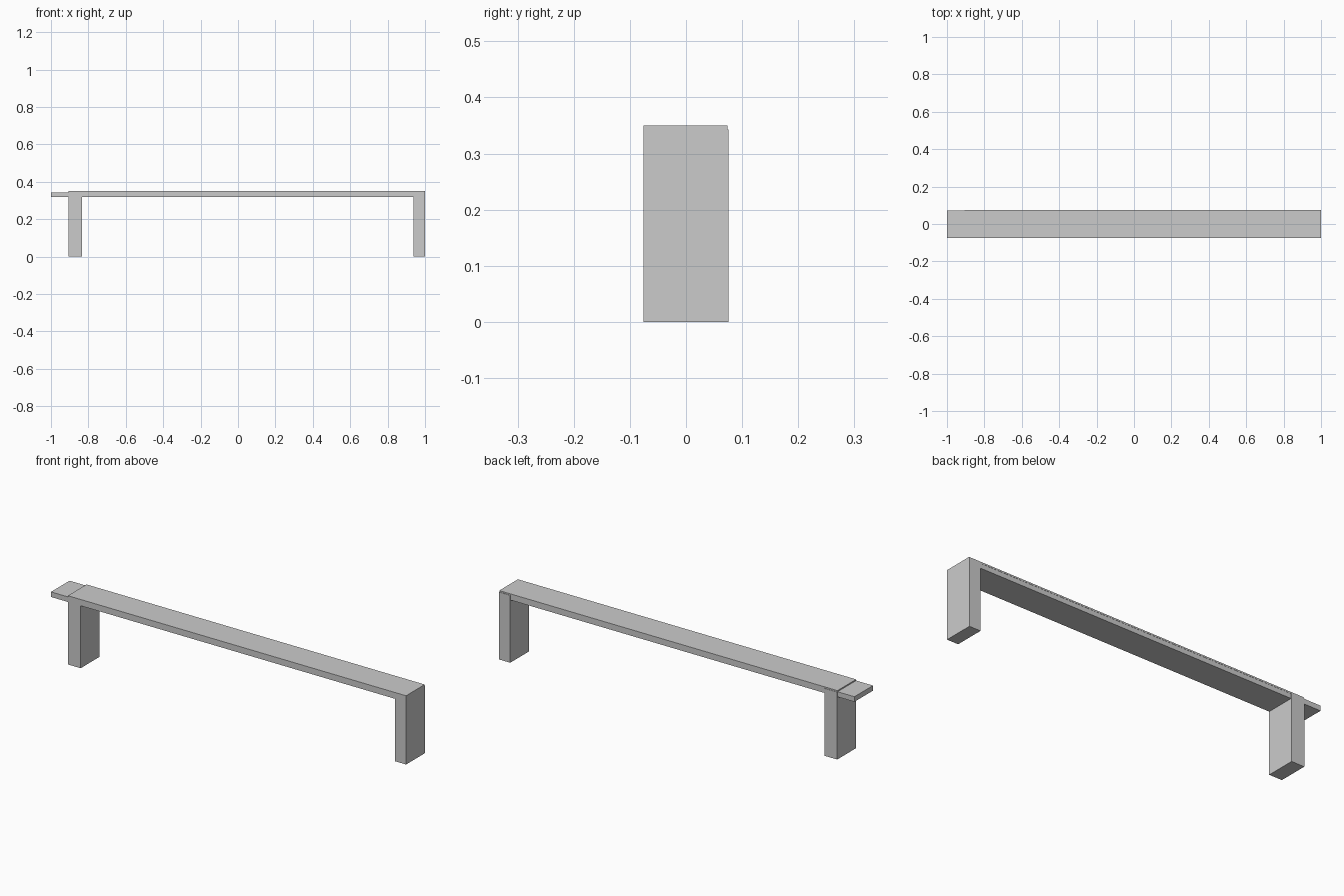
import bpy

if "Cube" in bpy.data.objects:
    bpy.data.objects.remove(bpy.data.objects["Cube"])


def box(name, x, y, z):
    """Box spanning the given (min, max) ranges."""
    bpy.ops.mesh.primitive_cube_add(size=1, location=[sum(r) / 2 for r in (x, y, z)])
    ob = bpy.context.object
    ob.name = name
    ob.scale = [r[1] - r[0] for r in (x, y, z)]
    bpy.ops.object.transform_apply(location=False, rotation=False, scale=True)
    return ob


FRONT, BACK = -0.076, 0.076

# long beam with the overhang on the left
box("beam", (-1.0, 0.995), (FRONT, BACK - 0.003), (0.318, 0.344))

# thin top board, stopping at the left leg
box("top_board", (-0.905, 1.0), (FRONT, BACK - 0.002), (0.342, 0.35))

# two upright legs
for name, x in (("left_leg", (-0.905, -0.833)), ("right_leg", (0.937, 1.0))):
    box(name, x, (FRONT, BACK), (0.0, 0.343))
